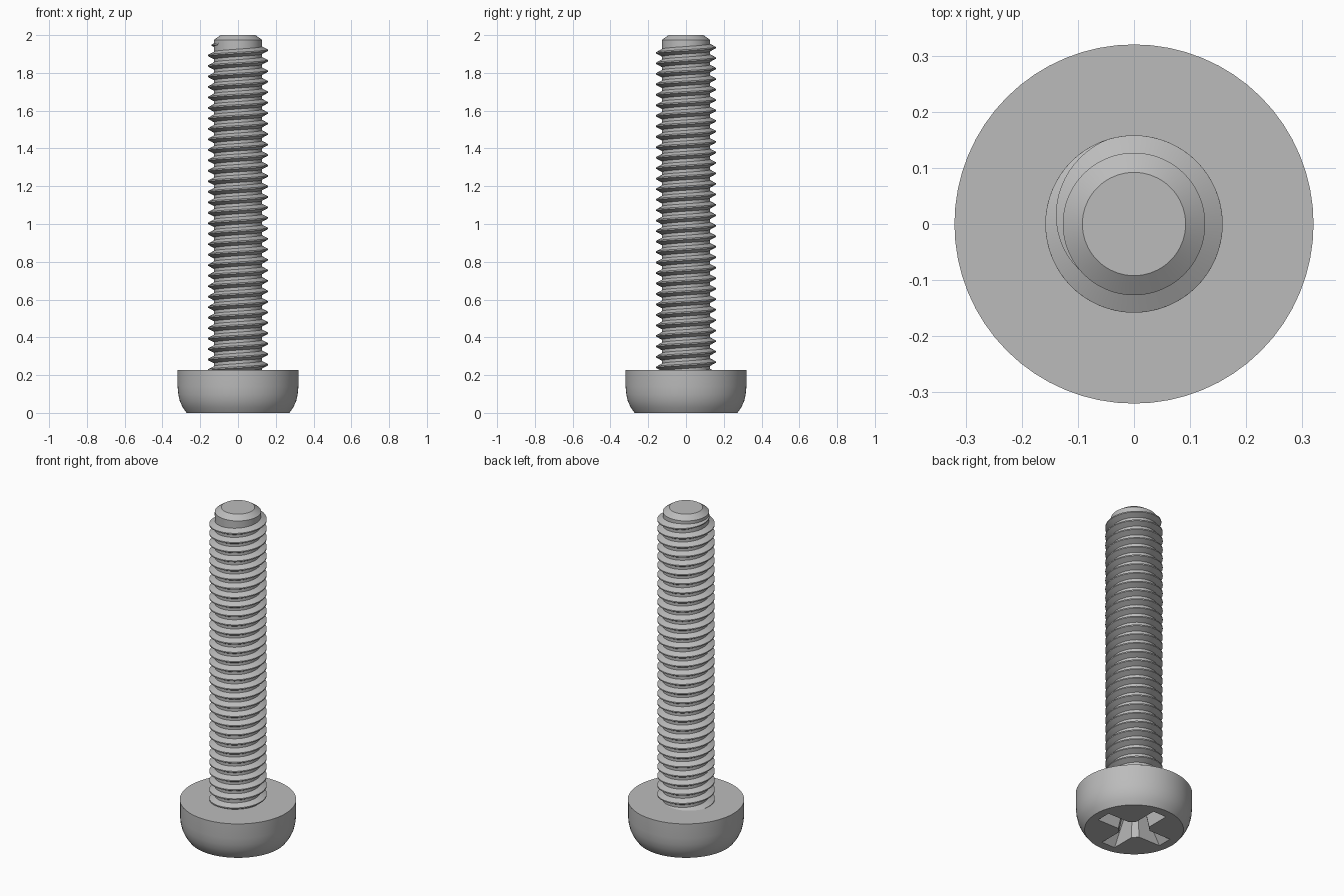
import bpy, bmesh, math

if "Cube" in bpy.data.objects:
    bpy.data.objects.remove(bpy.data.objects["Cube"])

SEGMENTS = 64
PITCH, ROOT, CREST = 0.0555, 0.127, 0.158
CREST_Z = 1.92      # crest height on the +x side, last full turn

steel = bpy.data.materials.new("steel grey")
steel.use_nodes = True
steel.diffuse_color = (0.5, 0.5, 0.5, 1)
steel.node_tree.nodes["Principled BSDF"].inputs["Base Color"].default_value = (0.5, 0.5, 0.5, 1)


def loft(name, rings, closed=True):
    """Skin a list of point rings; closed rings also get end caps."""
    bm = bmesh.new()
    loops = [[bm.verts.new(p) for p in ring] for ring in rings]
    count = len(loops[0])
    for low, high in zip(loops, loops[1:]):
        for i in range(count):
            j = (i + 1) % count
            bm.faces.new((low[i], low[j], high[j], high[i]))
    bm.faces.new(loops[0][::-1])
    bm.faces.new(loops[-1])
    bmesh.ops.recalc_face_normals(bm, faces=bm.faces)
    mesh = bpy.data.meshes.new(name)
    bm.to_mesh(mesh)
    bm.free()
    obj = bpy.data.objects.new(name, mesh)
    bpy.context.collection.objects.link(obj)
    mesh.materials.append(steel)
    return obj


def circle(r, z):
    angles = [2 * math.pi * i / SEGMENTS for i in range(SEGMENTS)]
    return [(r * math.cos(a), r * math.sin(a), z) for a in angles]


def cross(length, width, corner, z):
    """Four-winged outline with bevelled inner corners."""
    arm = [(length, -width), (length, width), (corner, width), (width, corner)]
    points = []
    for c, s in ((1, 0), (0, 1), (-1, 0), (0, -1)):
        points += [(x * c - y * s, x * s + y * c, z) for x, y in arm]
    return points


def smooth(obj):
    bpy.ops.object.select_all(action="DESELECT")
    obj.select_set(True)
    bpy.context.view_layer.objects.active = obj
    bpy.ops.object.shade_smooth_by_angle(angle=math.radians(30))


# Rounded head with its driver recess underneath
head = loft("head", [circle(r, z) for r, z in (
    (0.272, 0), (0.292, 0.028), (0.308, 0.062), (0.316, 0.098), (0.32, 0.14), (0.32, 0.228))])
cutter = loft("recess_cutter", [
    cross(0.233, 0.046, 0.077, -0.01),
    cross(0.22, 0.045, 0.075, 0),
    cross(0.11, 0.028, 0.05, 0.15),
    cross(0.02, 0.008, 0.012, 0.175)])
cutter.hide_render = True
cutter.hide_viewport = True
cut = head.modifiers.new("recess", "BOOLEAN")
cut.operation = "DIFFERENCE"
cut.solver = "EXACT"
cut.object = cutter
# Bake the cut so that the helper can go
graph = bpy.context.evaluated_depsgraph_get()
baked = bpy.data.meshes.new_from_object(head.evaluated_get(graph))
head.modifiers.clear()
head.data = baked
bpy.data.objects.remove(cutter)
smooth(head)

# Plain shank with a chamfered tip
shank = loft("shank", [circle(r, z) for r, z in (
    (ROOT, 0.2), (ROOT, 1.975), (0.092, 2.0))])
smooth(shank)

# Right-handed thread that fades out below the tip
start, fade, end = -30.9, 0.3, 0.61
steps = int((end - start) * SEGMENTS)
sections = []
for k in range(steps + 1):
    turn = start + (end - start) * k / steps
    height = min(1, (end - turn) / (end - fade) + 0.01)
    tip = ROOT + (CREST - ROOT) * height
    base_half = PITCH * (1 / 16 + 5 / 16 * height)
    crest_half = PITCH / 16
    z = CREST_Z + PITCH * turn
    c, s = math.cos(2 * math.pi * turn), math.sin(2 * math.pi * turn)
    sections.append([(r * c, r * s, z + dz) for r, dz in (
        (ROOT - 0.002, -base_half), (tip, -crest_half),
        (tip, crest_half), (ROOT - 0.002, base_half))])
thread = loft("thread", sections)
smooth(thread)
